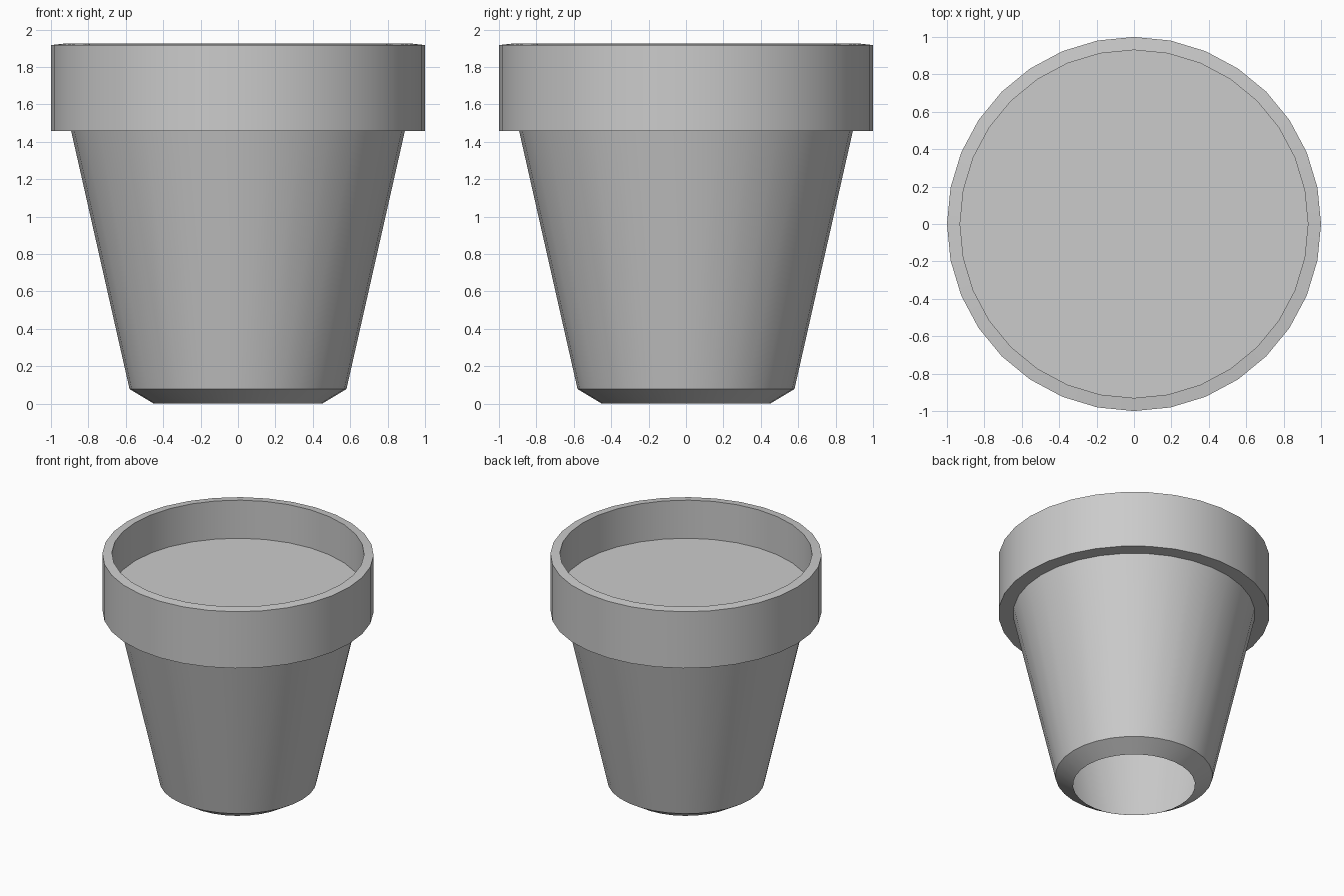
import bpy, bmesh
from math import cos, sin, tau, radians

if "Cube" in bpy.data.objects:
    bpy.data.objects.remove(bpy.data.objects["Cube"])

SIDES = 32


def ring(bm, radius, z):
    return [bm.verts.new((radius * cos(tau * i / SIDES), radius * sin(tau * i / SIDES), z))
            for i in range(SIDES)]


def finish(bm, name):
    mesh = bpy.data.meshes.new(name)
    bm.to_mesh(mesh)
    bm.free()
    obj = bpy.data.objects.new(name, mesh)
    bpy.context.collection.objects.link(obj)
    bpy.ops.object.select_all(action='DESELECT')
    obj.select_set(True)
    bpy.context.view_layer.objects.active = obj
    bpy.ops.object.shade_smooth_by_angle(angle=radians(30))


def lathe(name, profile):
    bm = bmesh.new()
    rings = [ring(bm, r, z) for r, z in profile]
    for a, b in zip(rings, rings[1:]):
        for i in range(SIDES):
            j = (i + 1) % SIDES
            bm.faces.new((a[i], a[j], b[j], b[i]))
    finish(bm, name)


SOIL_Z = 1.615

# Pot shell: open foot, chamfer, tapered wall, collar, rim and inner wall
lathe("pot", [(0.45, 0), (0.58, 0.078), (0.892, 1.457), (1.0, 1.457),
              (1.0, 1.917), (0.93, 1.925), (0.93, SOIL_Z)])

# Flat soil disc inside the rim
bm = bmesh.new()
bm.faces.new(ring(bm, 0.93, SOIL_Z))
finish(bm, "soil")
